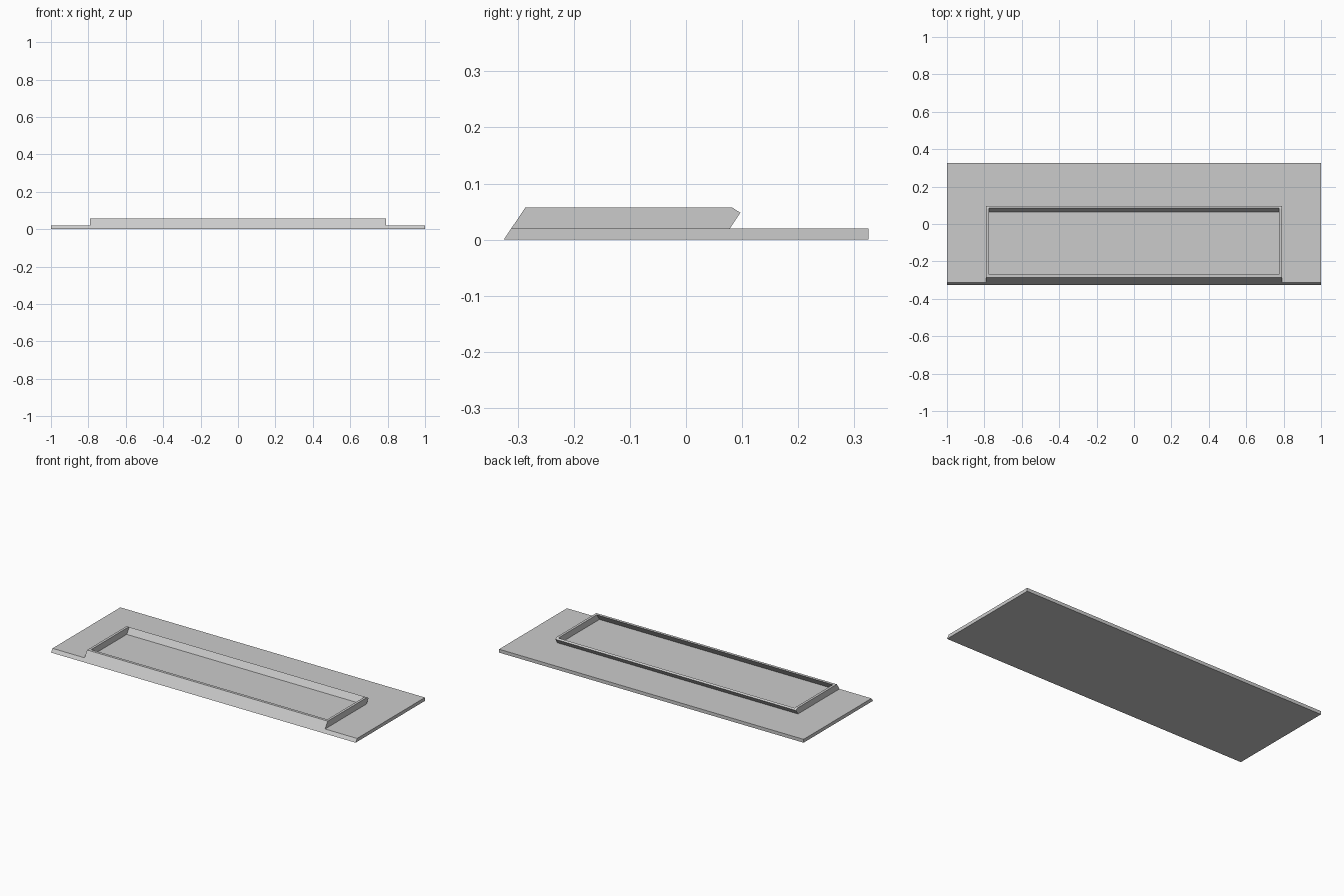
import bpy
import bmesh

if "Cube" in bpy.data.objects:
    bpy.data.objects.remove(bpy.data.objects["Cube"], do_unlink=True)

GREY = (0.6, 0.6, 0.6, 1.0)
grey = bpy.data.materials.new("plain_grey")
grey.use_nodes = True
grey.diffuse_color = GREY
grey.node_tree.nodes["Principled BSDF"].inputs["Base Color"].default_value = GREY

THICK = 0.02    # plate thickness
TOP = 0.057     # top of the raised rim
LEAN = 0.675    # backward lean of the slanted walls (y per z)


def extrude_profile(name, profile, half_width):
    """Sweep a (y, z) outline along x, centred on x = 0."""
    bm = bmesh.new()
    face = bm.faces.new([bm.verts.new((-half_width, y, z)) for y, z in profile])
    swept = bmesh.ops.extrude_face_region(bm, geom=[face])
    verts = [v for v in swept["geom"] if isinstance(v, bmesh.types.BMVert)]
    bmesh.ops.translate(bm, verts=verts, vec=(2 * half_width, 0, 0))
    bmesh.ops.recalc_face_normals(bm, faces=bm.faces)
    mesh = bpy.data.meshes.new(name)
    bm.to_mesh(mesh)
    bm.free()
    mesh.materials.append(grey)
    obj = bpy.data.objects.new(name, mesh)
    bpy.context.collection.objects.link(obj)
    return obj


def lean(y_floor, z):
    """Point on a slanted wall that meets the plate top at y_floor."""
    return (y_floor + LEAN * (z - THICK), z)


# Flat plate with a slanted front edge
front = -0.3115
extrude_profile("base_plate", [lean(front, 0), (0.325, 0), (0.325, THICK),
                               lean(front, THICK)], 1.0)

# Raised leaning rim with a chamfered back edge
rim = extrude_profile("raised_rim", [lean(front, THICK), lean(front, TOP), (0.083, TOP),
                                     lean(0.078, 0.048), lean(0.078, THICK)], 0.79)

# Leaning opening cut through the rim down to the plate
cutter = extrude_profile("opening_cutter", [lean(-0.295, -0.02), lean(-0.295, 0.1),
                                            lean(0.063, 0.1), lean(0.063, -0.02)], 0.775)
cutter.hide_render = True
cut = rim.modifiers.new("opening", "BOOLEAN")
cut.operation = "DIFFERENCE"
cut.solver = "EXACT"
cut.object = cutter
bpy.context.view_layer.objects.active = rim
bpy.ops.object.modifier_apply(modifier=cut.name)
bpy.data.objects.remove(cutter, do_unlink=True)
